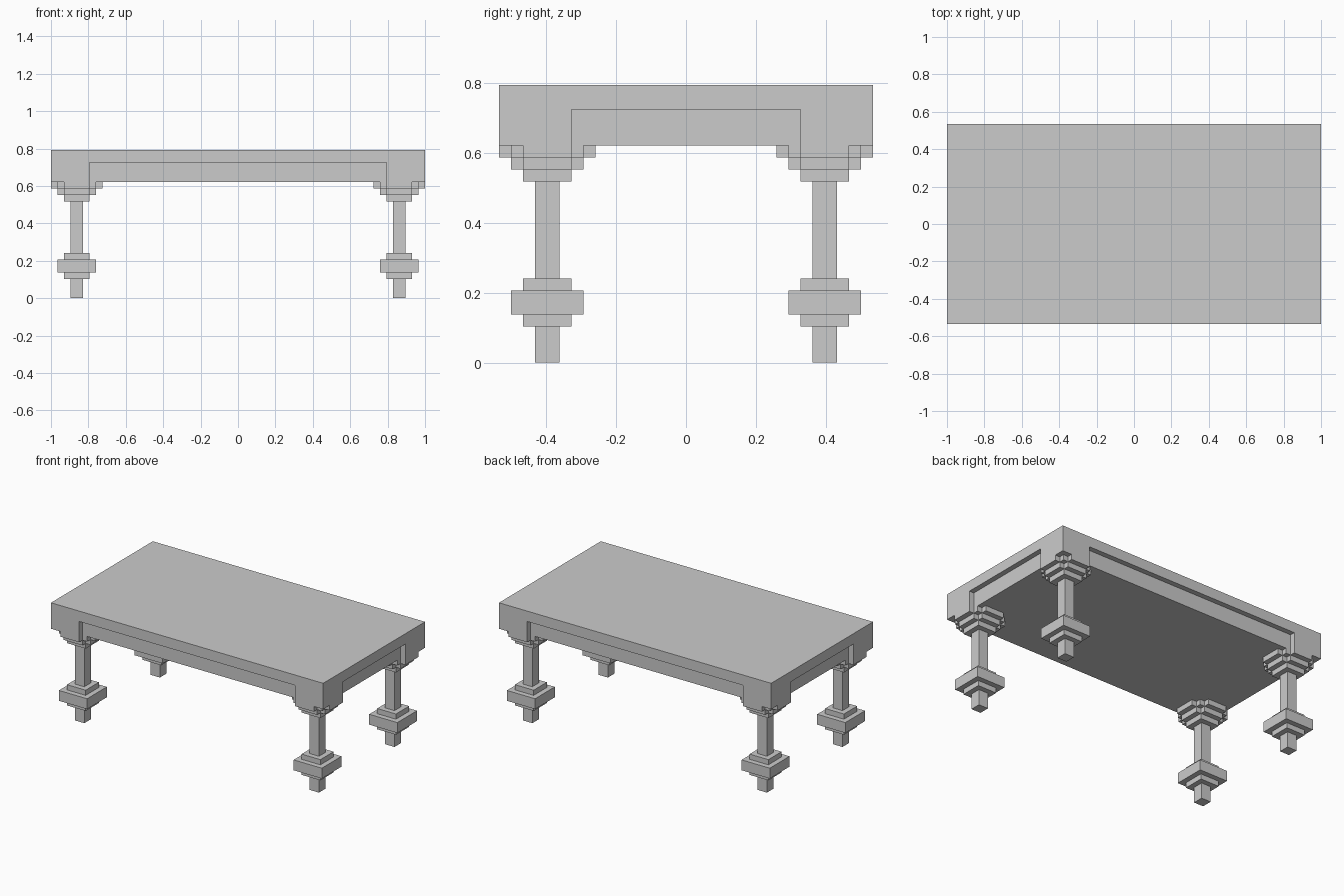
import bpy, bmesh

if "Cube" in bpy.data.objects:
    bpy.data.objects.remove(bpy.data.objects["Cube"])

U = 2 / 58              # one block of the stepped grid
LEG = (25, 11.5)        # leg centre in blocks


def finish(name, bm):
    bmesh.ops.recalc_face_normals(bm, faces=bm.faces)
    bmesh.ops.scale(bm, vec=(U, U, U), verts=bm.verts)
    me = bpy.data.meshes.new(name)
    bm.to_mesh(me)
    bm.free()
    ob = bpy.data.objects.new(name, me)
    bpy.context.collection.objects.link(ob)
    return ob


def add_box(bm, lo, hi):
    vs = bmesh.ops.create_cube(bm, size=1)['verts']
    for v in vs:
        for i in range(3):
            v.co[i] = hi[i] if v.co[i] > 0 else lo[i]


def add_tiers(bm, quarter, levels):
    """Loft a four-fold outline through (scale, z) levels; closed below, open on top."""
    outline = []
    for _ in range(4):
        outline += quarter
        quarter = [(-y, x) for x, y in quarter]
    rings = [[bm.verts.new((LEG[0] + s * x, LEG[1] + s * y, z)) for x, y in outline]
             for s, z in levels]
    bm.faces.new(rings[0][::-1])
    n = len(outline)
    for a, b in zip(rings, rings[1:]):
        for i in range(n):
            j = (i + 1) % n
            bm.faces.new((a[i], a[j], b[j], b[i]))


def mirror_to_corners(ob):
    mod = ob.modifiers.new("corners", 'MIRROR')
    mod.use_axis = (True, True, False)
    mod.use_mirror_merge = False


# Table top: thick slab, with recessed aprons cut between the corner blocks
bm = bmesh.new()
add_box(bm, (-29, -15.5, 18), (29, 15.5, 23))
table_top = finish("table_top", bm)

bm = bmesh.new()
for s in (-1, 1):
    y0, y1 = sorted((s * 14.5, s * 17))
    add_box(bm, (-23, y0, 16), (23, y1, 21))
    x0, x1 = sorted((s * 28, s * 31))
    add_box(bm, (x0, -9.5, 16), (x1, 9.5, 21))
cutter = finish("apron_cutter", bm)
cutter.hide_render = True
cutter.hide_viewport = True
cut = table_top.modifiers.new("aprons", 'BOOLEAN')
cut.operation = 'DIFFERENCE'
cut.solver = 'EXACT'
cut.object = cutter

# Legs: square post with stepped foot collar and lowest capital step
bm = bmesh.new()
add_tiers(bm, [(1, 1)], [(1, 0), (1, 3), (2, 3), (2, 4), (3, 4), (3, 6), (2, 6),
                         (2, 7), (1, 7), (1, 15), (2, 15), (2, 16)])
mirror_to_corners(finish("legs", bm))

# Capitals: notched tiers widening up to the corner blocks
bm = bmesh.new()
add_tiers(bm, [(3, 2), (2, 2), (2, 3)], [(1, 16), (1, 17)])
add_tiers(bm, [(4, 2), (3, 2), (3, 3), (2, 3), (2, 4)], [(1, 17), (1, 18)])
mirror_to_corners(finish("leg_capitals", bm))
